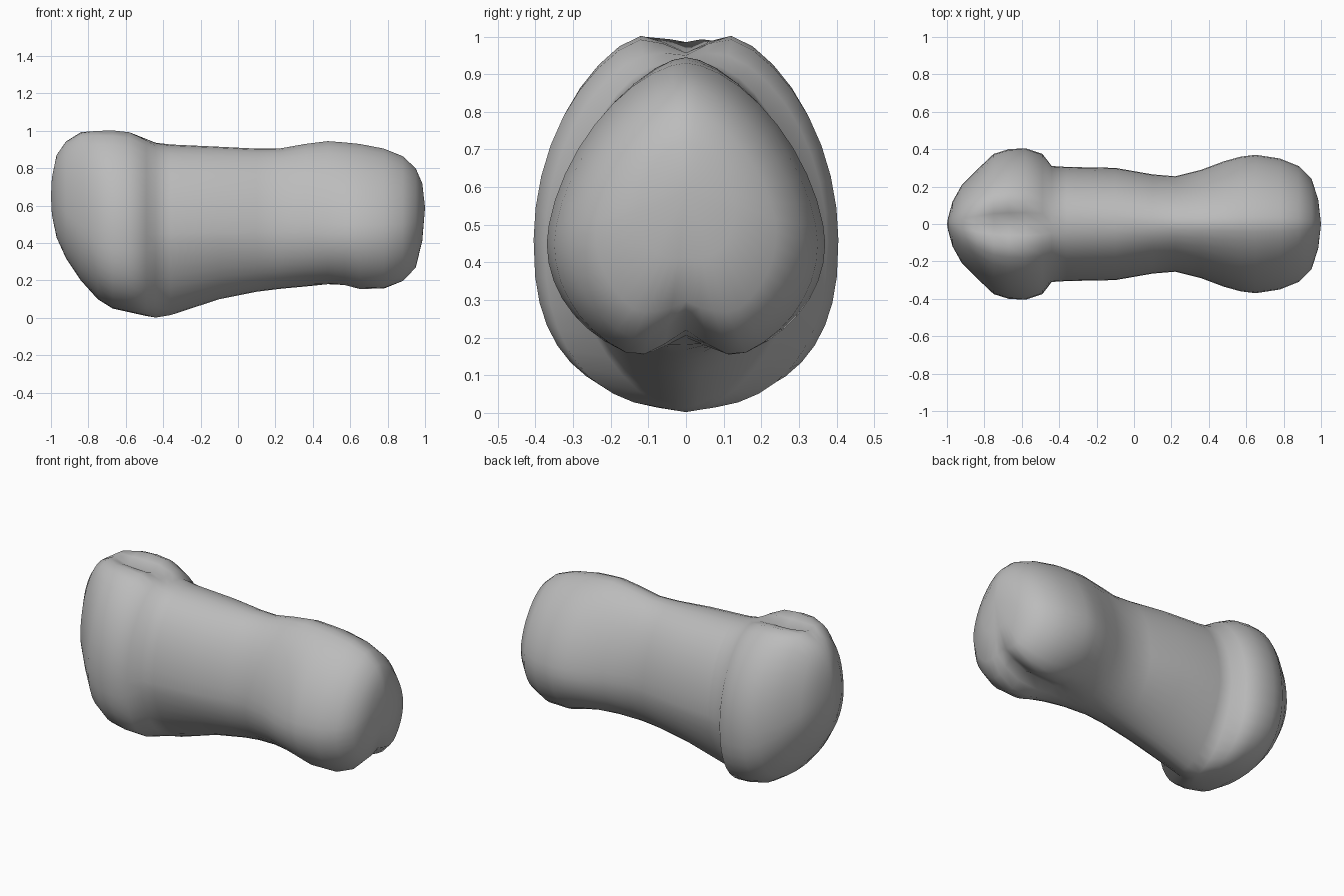
import bpy, bmesh
from math import sin, cos, pi

cube = bpy.data.objects.get("Cube")
if cube:
    bpy.data.objects.remove(cube, do_unlink=True)

SEGMENTS = 40

# Stations along the shaft: x, half width, top, bottom, widest height
STATIONS = [
    (-0.995, .03, .75, .55, .65), (-.97, .12, .87, .43, .62),
    (-.92, .21, .955, .32, .56), (-.84, .29, 1.03, .20, .50),
    (-.75, .375, 1.04, .10, .47), (-.67, .40, 1.038, .05, .46),
    (-.58, .405, 1.025, .03, .46), (-.49, .375, .98, .01, .45),
    (-.44, .31, .945, .002, .45), (-.36, .305, .927, .015, .45),
    (-.10, .30, .915, .10, .46), (.10, .265, .905, .14, .46),
    (.22, .255, .905, .155, .46), (.36, .29, .93, .168, .46),
    (.48, .335, .945, .17, .45), (.57, .36, .938, .155, .45),
    (.65, .37, .93, .13, .45), (.78, .35, .905, .125, .45),
    (.88, .31, .865, .165, .46), (.95, .24, .80, .23, .48),
    (.985, .13, .72, .38, .54),
]


def bump(x, start, peak_start, peak_end, end):
    """Ramp up, hold at one, ramp down."""
    up = (x - start) / (peak_start - start)
    down = (end - x) / (end - peak_end)
    return max(0, min(1, up, down))


def section(x, half_width, top, bottom, middle):
    """Egg-shaped ring with the groove of the joint heads cut in."""
    top_groove = .085 * bump(x, -.95, -.74, -.62, -.42)
    low_groove = .095 * bump(x, .45, .70, .92, 1.02)
    # Roundness: shaft is fuller above and keeled below, heads are egg-shaped
    head = bump(x, -.9, -.7, -.5, -.44)
    keel = bump(x, -.5, -.42, -.2, .3)
    shaft = bump(x, -.5, -.43, -.2, .5)
    upper = 1.65 + .3 * head + .4 * shaft + .25 * bump(x, -1.1, -1, -.9, -.7)
    lower = 2 + .5 * head - .35 * keel
    points = []
    for i in range(SEGMENTS):
        a = 2 * pi * i / SEGMENTS
        c, s = cos(a), sin(a)
        n = upper if s > 0 else lower
        y = half_width * abs(c) ** (2 / n) * (1 if c > 0 else -1)
        rise = abs(s) ** (2 / n)
        dip = max(0, 1 - abs(y) / .13)
        if s > 0:
            z = middle + (top - middle) * rise - top_groove * dip
        else:
            z = middle - (middle - bottom) * rise + low_groove * dip
        points.append((x, y, z))
    return points


# Lofted shaft with both joint heads
bm = bmesh.new()
rings = [[bm.verts.new(p) for p in section(*s)] for s in STATIONS]
for r0, r1 in zip(rings, rings[1:]):
    for i in range(SEGMENTS):
        j = (i + 1) % SEGMENTS
        bm.faces.new((r0[i], r0[j], r1[j], r1[i]))

# Domed end caps
for ring, tip in ((rings[0], (-1, 0, .65)), (rings[-1], (1, 0, .59))):
    apex = bm.verts.new(tip)
    for i in range(SEGMENTS):
        bm.faces.new((ring[i], ring[(i + 1) % SEGMENTS], apex))
bmesh.ops.recalc_face_normals(bm, faces=bm.faces)
for f in bm.faces:
    f.smooth = True

mesh = bpy.data.meshes.new("bone_body")
bm.to_mesh(mesh)
bm.free()
body = bpy.data.objects.new("bone_body", mesh)
bpy.context.collection.objects.link(body)

# Single matte grey
grey = bpy.data.materials.new("matte_grey")
grey.use_nodes = True
colour = (.5, .5, .5, 1)
grey.diffuse_color = colour
grey.node_tree.nodes["Principled BSDF"].inputs["Base Color"].default_value = colour
mesh.materials.append(grey)
